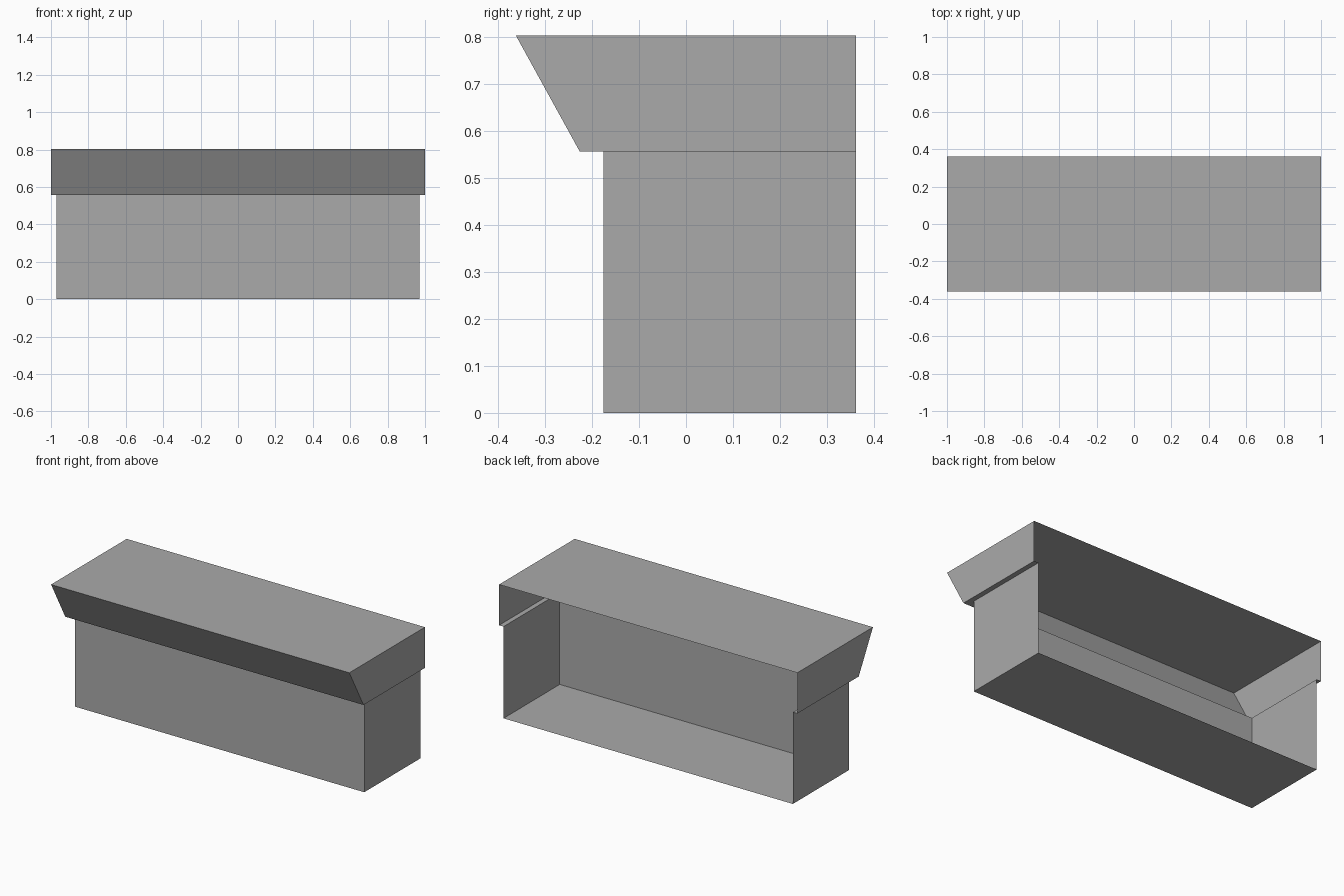
import bpy
import bmesh

cube = bpy.data.objects.get("Cube")
if cube:
    bpy.data.objects.remove(cube, do_unlink=True)

BACK = 0.362
GREY = (0.4, 0.4, 0.4, 1.0)

grey = bpy.data.materials.new("plain grey")
grey.use_nodes = True
grey.diffuse_color = GREY
grey.node_tree.nodes["Principled BSDF"].inputs["Base Color"].default_value = GREY


def open_backed_shell(name, sections, cap_bottom=False, cap_top=False):
    """Loft U-shaped sections (half width, front y, z), leaving the back open."""
    bm = bmesh.new()
    rows = []
    for w, front, z in sections:
        outline = [(-w, BACK), (-w, front), (w, front), (w, BACK)]
        rows.append([bm.verts.new((x, y, z)) for x, y in outline])
    for low, high in zip(rows, rows[1:]):
        for i in range(3):
            bm.faces.new((low[i], low[i + 1], high[i + 1], high[i]))
    if cap_bottom:
        bm.faces.new(rows[0][::-1])
    if cap_top:
        bm.faces.new(rows[-1])
    mesh = bpy.data.meshes.new(name)
    bm.to_mesh(mesh)
    bm.free()
    mesh.materials.append(grey)
    obj = bpy.data.objects.new(name, mesh)
    bpy.context.collection.objects.link(obj)
    return obj


# Lower box: floor, front and two ends
open_backed_shell("lower_box", [(0.97, -0.176, 0), (0.97, -0.176, 0.556)],
                  cap_bottom=True)

# Overhanging top: narrow underside ledge, sloped front, ends and flat lid
open_backed_shell("sloped_top", [(0.97, -0.176, 0.556), (1, -0.226, 0.556),
                                 (1, -0.362, 0.803)], cap_top=True)
